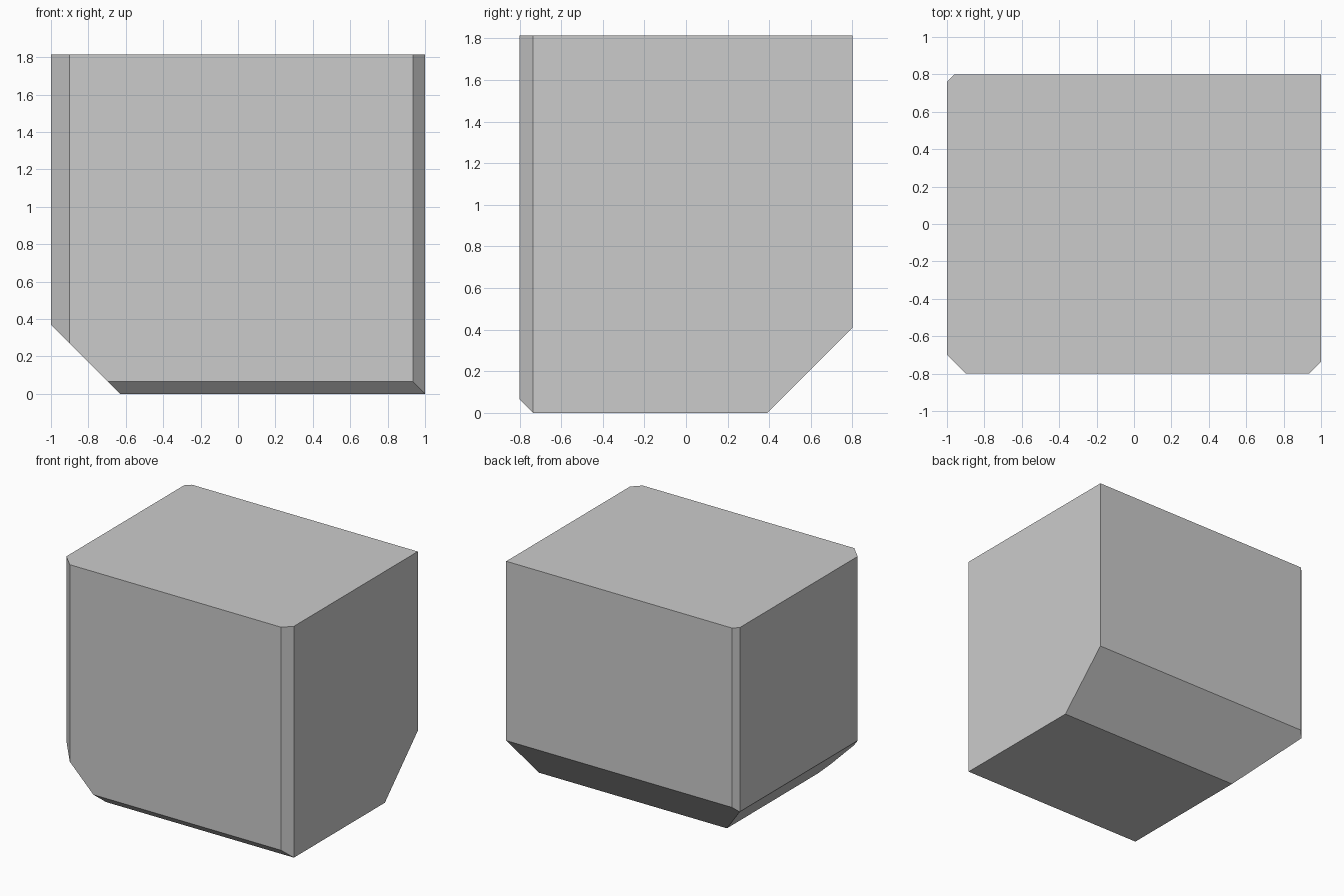
import bpy, bmesh
from mathutils import Vector, Matrix

if "Cube" in bpy.data.objects:
    bpy.data.objects.remove(bpy.data.objects["Cube"])

W, D, H = 2.0, 1.6, 1.815

# Plain block standing on the ground
bm = bmesh.new()
bmesh.ops.create_cube(bm, size=1, matrix=Matrix.Translation((0, 0, H / 2)) @ Matrix.Diagonal((W, D, H, 1)))


def cut_edge(direction, size):
    """Slice a 45 degree chamfer off the box edge lying in the given direction."""
    n = Vector(direction)
    corner = Vector((n.x * W / 2, n.y * D / 2, H / 2 + n.z * H / 2))
    point = corner - n * size / 2
    res = bmesh.ops.bisect_plane(bm, geom=bm.verts[:] + bm.edges[:] + bm.faces[:], dist=1e-5,
                                 plane_co=point, plane_no=n.normalized(), clear_outer=True)
    rim = [e for e in res["geom_cut"] if isinstance(e, bmesh.types.BMEdge)]
    bmesh.ops.contextual_create(bm, geom=rim)


# Upright corners, then bottom edges
cut_edge((-1, -1, 0), 0.10)
cut_edge((1, -1, 0), 0.065)
cut_edge((-1, 1, 0), 0.04)
cut_edge((-1, 0, -1), 0.37)
cut_edge((0, 1, -1), 0.408)
cut_edge((0, -1, -1), 0.065)

bmesh.ops.recalc_face_normals(bm, faces=bm.faces[:])
mesh = bpy.data.meshes.new("chamfered_block")
bm.to_mesh(mesh)
bm.free()
bpy.context.collection.objects.link(bpy.data.objects.new("chamfered_block", mesh))
